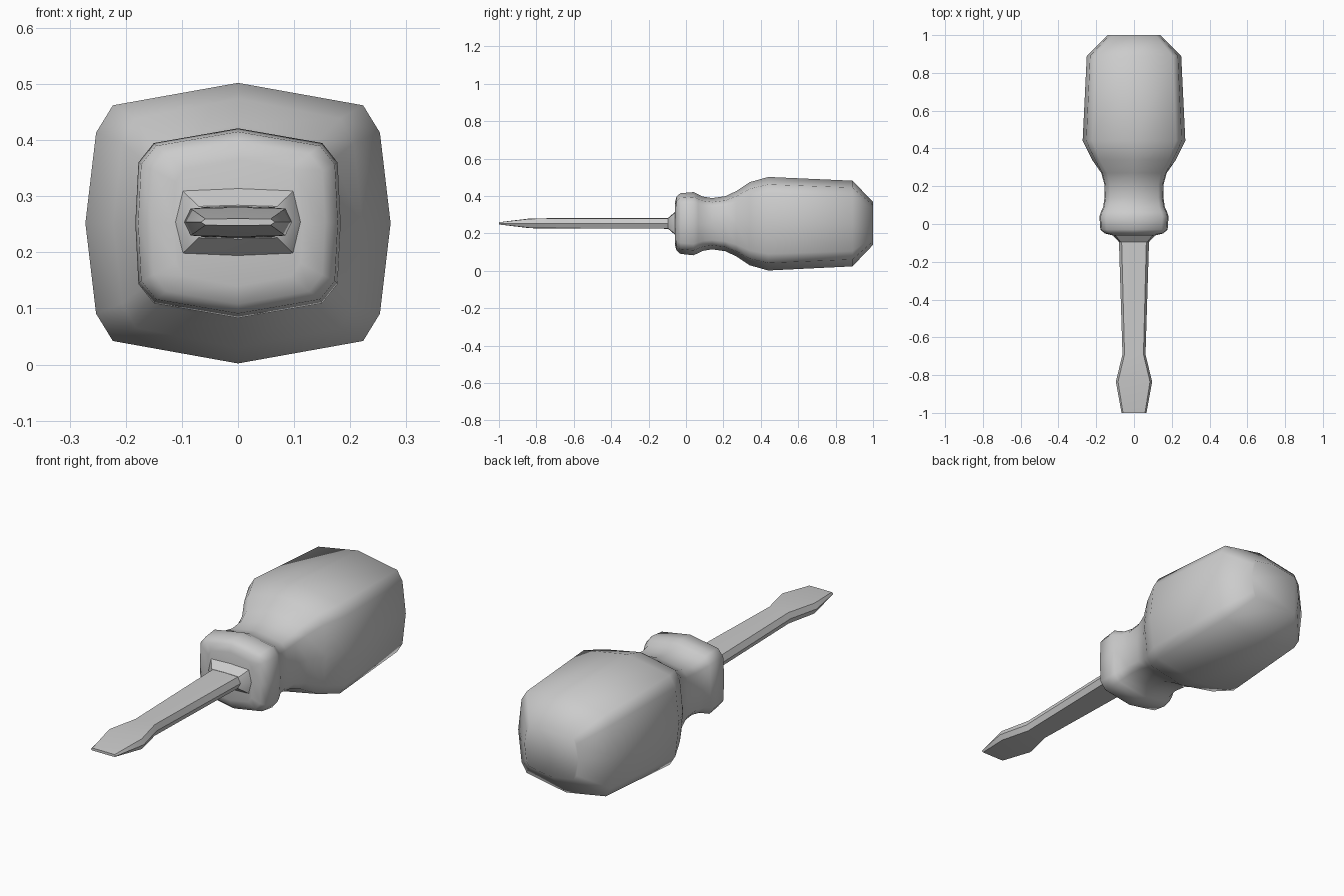
import bpy, bmesh, math

if "Cube" in bpy.data.objects:
    bpy.data.objects.remove(bpy.data.objects["Cube"])


def ring_points(quarter, w, h, zc):
    """Mirror a top-right quarter outline into a full closed section."""
    right = quarter + [(x, -z) for x, z in reversed(quarter) if z > 0]
    left = [(-x, z) for x, z in reversed(right) if x > 0]
    return [(x * w, zc + z * h) for x, z in right + left]


def loft(name, sections, angle):
    """Skin rings along y. Section: (y, half width, half height, centre z, quarter)."""
    bm = bmesh.new()
    rings = [[bm.verts.new((x, y, z)) for x, z in ring_points(q, w, h, zc)]
             for y, w, h, zc, q in sections]
    n = len(rings[0])
    for a, b in zip(rings, rings[1:]):
        for i in range(n):
            j = (i + 1) % n
            bm.faces.new((a[i], a[j], b[j], b[i]))
    bm.faces.new(rings[0])
    bm.faces.new(rings[-1])
    bmesh.ops.recalc_face_normals(bm, faces=bm.faces)
    mesh = bpy.data.meshes.new(name)
    bm.to_mesh(mesh)
    bm.free()
    obj = bpy.data.objects.new(name, mesh)
    bpy.context.collection.objects.link(obj)
    bpy.ops.object.select_all(action='DESELECT')
    obj.select_set(True)
    bpy.context.view_layer.objects.active = obj
    bpy.ops.object.shade_smooth_by_angle(angle=math.radians(angle))
    return obj


# Handle: bulged square section with chamfered corners
grip = [(0, 1), (0.82, 0.84), (0.93, 0.645), (1, 0)]
collar = [(0, 1), (0.82, 0.845), (0.97, 0.64), (1, 0)]
loft("handle", [
    (-0.06, 0.115, 0.113, 0.253, collar),
    (-0.05, 0.155, 0.145, 0.253, collar),
    (-0.03, 0.178, 0.162, 0.253, collar),
    (0.04, 0.183, 0.169, 0.252, collar),
    (0.065, 0.175, 0.157, 0.252, collar),
    (0.09, 0.163, 0.145, 0.252, collar),
    (0.14, 0.156, 0.137, 0.252, collar),
    (0.21, 0.157, 0.147, 0.252, collar),
    (0.27, 0.173, 0.175, 0.252, collar),
    (0.34, 0.222, 0.222, 0.252, grip),
    (0.44, 0.272, 0.25, 0.252, grip),
    (0.89, 0.25, 0.229, 0.253, grip),
    (1.0, 0.14, 0.115, 0.254, grip),
], 60)

# Ferrule where the blade enters the handle
blade = [(0, 1), (0.88, 0.93), (1, 0)]
loft("ferrule", [
    (-0.05, 0.118, 0.068, 0.254, blade),
    (-0.062, 0.11, 0.058, 0.254, blade),
    (-0.095, 0.08, 0.03, 0.254, blade),
], 50)

# Shaft with flared flat tip
shaft = [(0, 1), (0.82, 0.93), (1, 0)]
loft("shaft_and_tip", [
    (-0.05, 0.081, 0.029, 0.254, shaft),
    (-0.69, 0.061, 0.028, 0.254, shaft),
    (-0.835, 0.096, 0.026, 0.254, blade),
    (-1.0, 0.066, 0.006, 0.254, blade),
], 35)
